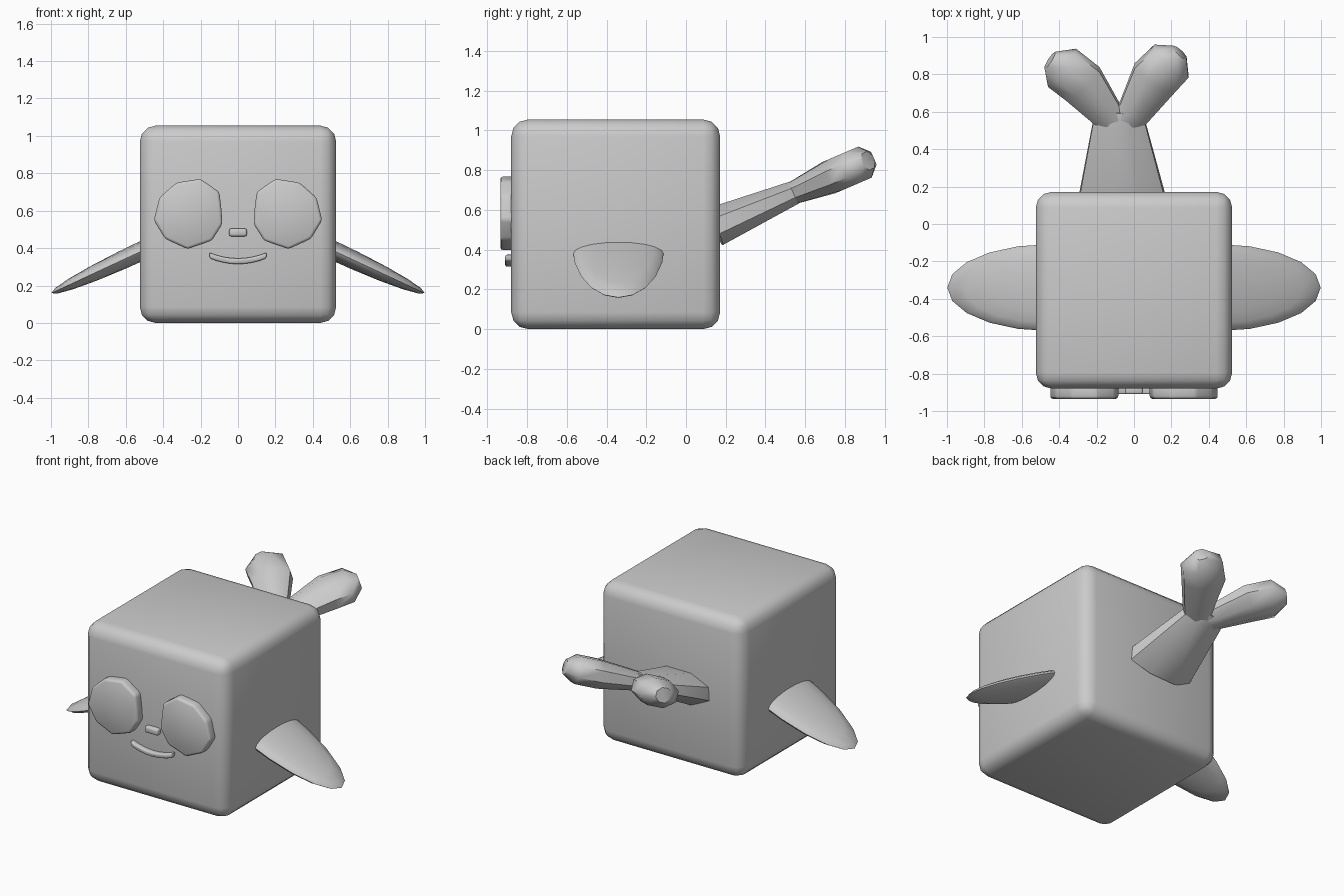
import bpy, bmesh, math
from mathutils import Vector, Matrix

cube = bpy.data.objects.get("Cube")
if cube:
    bpy.data.objects.remove(cube, do_unlink=True)

COLOUR = (0.6, 0.6, 0.6, 1)
grey = bpy.data.materials.new("plain grey")
grey.use_nodes = True
grey.diffuse_color = COLOUR
for node in grey.node_tree.nodes:
    if node.type == 'BSDF_PRINCIPLED':
        node.inputs["Base Color"].default_value = COLOUR


def finish(name, bm, bevel=0, segments=2, angle=40):
    """Turn a bmesh into a shaded object with an optional rounded edge."""
    bmesh.ops.recalc_face_normals(bm, faces=bm.faces)
    mesh = bpy.data.meshes.new(name)
    bm.to_mesh(mesh)
    bm.free()
    mesh.materials.append(grey)
    obj = bpy.data.objects.new(name, mesh)
    bpy.context.collection.objects.link(obj)
    bpy.ops.object.select_all(action='DESELECT')
    obj.select_set(True)
    bpy.context.view_layer.objects.active = obj
    if bevel:
        mod = obj.modifiers.new("rounded edges", 'BEVEL')
        mod.width, mod.segments = bevel, segments
        mod.limit_method = 'ANGLE'
        bpy.ops.object.modifier_apply(modifier=mod.name)
    bpy.ops.object.shade_smooth_by_angle(angle=math.radians(angle))
    return obj


def box(name, low, high, bevel, segments=2):
    low, high = Vector(low), Vector(high)
    bm = bmesh.new()
    size = Matrix.Diagonal((high - low).to_4d())
    size[3][3] = 1
    bmesh.ops.create_cube(bm, size=1, matrix=Matrix.Translation((low + high) / 2) @ size)
    return finish(name, bm, bevel, segments, 50)


def plate(name, outline, front, back, bevel):
    """Extrude an x-z outline along y."""
    bm = bmesh.new()
    face = bm.faces.new([bm.verts.new((x, back, z)) for x, z in outline])
    new = bmesh.ops.extrude_face_region(bm, geom=[face])["geom"]
    bmesh.ops.translate(bm, vec=(0, front - back, 0),
                        verts=[v for v in new if isinstance(v, bmesh.types.BMVert)])
    return finish(name, bm, bevel, 2, 50)


def loft(name, sections, sides=8):
    """Skin octagonal sections (x, y, half width, half thickness) on the tilted tail plane."""
    tilt = math.radians(23.3)
    normal = Vector((0, -math.sin(tilt), math.cos(tilt)))
    centres = [Vector((x, y, 0.515 + (y - 0.145) * math.tan(tilt))) for x, y, w, t in sections]
    bm = bmesh.new()
    rings = []
    for i, (x, y, w, t) in enumerate(sections):
        along = centres[min(i + 1, len(centres) - 1)] - centres[max(i - 1, 0)]
        across = along.cross(normal).normalized()
        ring = []
        for k in range(sides):
            a = 2 * math.pi * (k + 0.5) / sides
            grow = 1 / math.cos(math.pi / sides)
            ring.append(bm.verts.new(centres[i] + across * w * grow * math.cos(a)
                                     + normal * t * grow * math.sin(a)))
        rings.append(ring)
    for r, s in zip(rings, rings[1:]):
        for k in range(sides):
            j = (k + 1) % sides
            bm.faces.new((r[k], r[j], s[j], s[k]))
    bm.faces.new(rings[0])
    bm.faces.new(rings[-1])
    return finish(name, bm, angle=50)


# Body
box("body", (-0.525, -0.88, 0), (0.525, 0.172, 1.055), 0.085, 3)

# Eyes and fins, mirrored left and right
EYE = [(0.10, 0.70), (0.20, 0.77), (0.33, 0.75), (0.42, 0.67), (0.45, 0.55),
       (0.39, 0.45), (0.27, 0.395), (0.14, 0.44), (0.083, 0.53), (0.09, 0.62)]
for side, sign in (("left", 1), ("right", -1)):
    plate(side + "_eye", [(sign * x, z) for x, z in EYE], -0.935, -0.85, 0.015)

    bm = bmesh.new()
    bmesh.ops.create_uvsphere(bm, u_segments=20, v_segments=10, radius=1)
    bmesh.ops.transform(bm, verts=bm.verts, matrix=(
        Matrix.Translation((sign * 0.45, -0.34, 0.415))
        @ Matrix.Rotation(sign * math.radians(25), 4, 'Y')
        @ Matrix.Diagonal((0.605, 0.232, 0.052, 1))))
    finish(side + "_fin", bm)

# Nose
box("nose", (-0.047, -0.91, 0.463), (0.047, -0.86, 0.505), 0.01)

# Smiling mouth
steps = [i / 4 - 1 for i in range(9)]
lower = [(0.15 * t, 0.315 + 0.03 * t * t) for t in steps]
upper = [(0.155 * t, 0.345 + 0.032 * t * t) for t in reversed(steps)]
plate("mouth", lower + upper, -0.91, -0.86, 0.008)

# Tail with two blunt lobes
loft("tail_stem", [(-0.065, 0.145, 0.23, 0.10), (-0.08, 0.54, 0.14, 0.06),
                   (-0.075, 0.61, 0.06, 0.05)])
loft("tail_lobe_right", [(-0.08, 0.52, 0.09, 0.05), (-0.145, 0.59, 0.085, 0.062),
                         (-0.275, 0.75, 0.122, 0.085), (-0.385, 0.835, 0.122, 0.085),
                         (-0.45, 0.875, 0.05, 0.045)])
loft("tail_lobe_left", [(-0.08, 0.52, 0.09, 0.05), (0.0, 0.60, 0.09, 0.062),
                        (0.11, 0.78, 0.128, 0.085), (0.20, 0.87, 0.122, 0.085),
                        (0.245, 0.917, 0.048, 0.045)])
